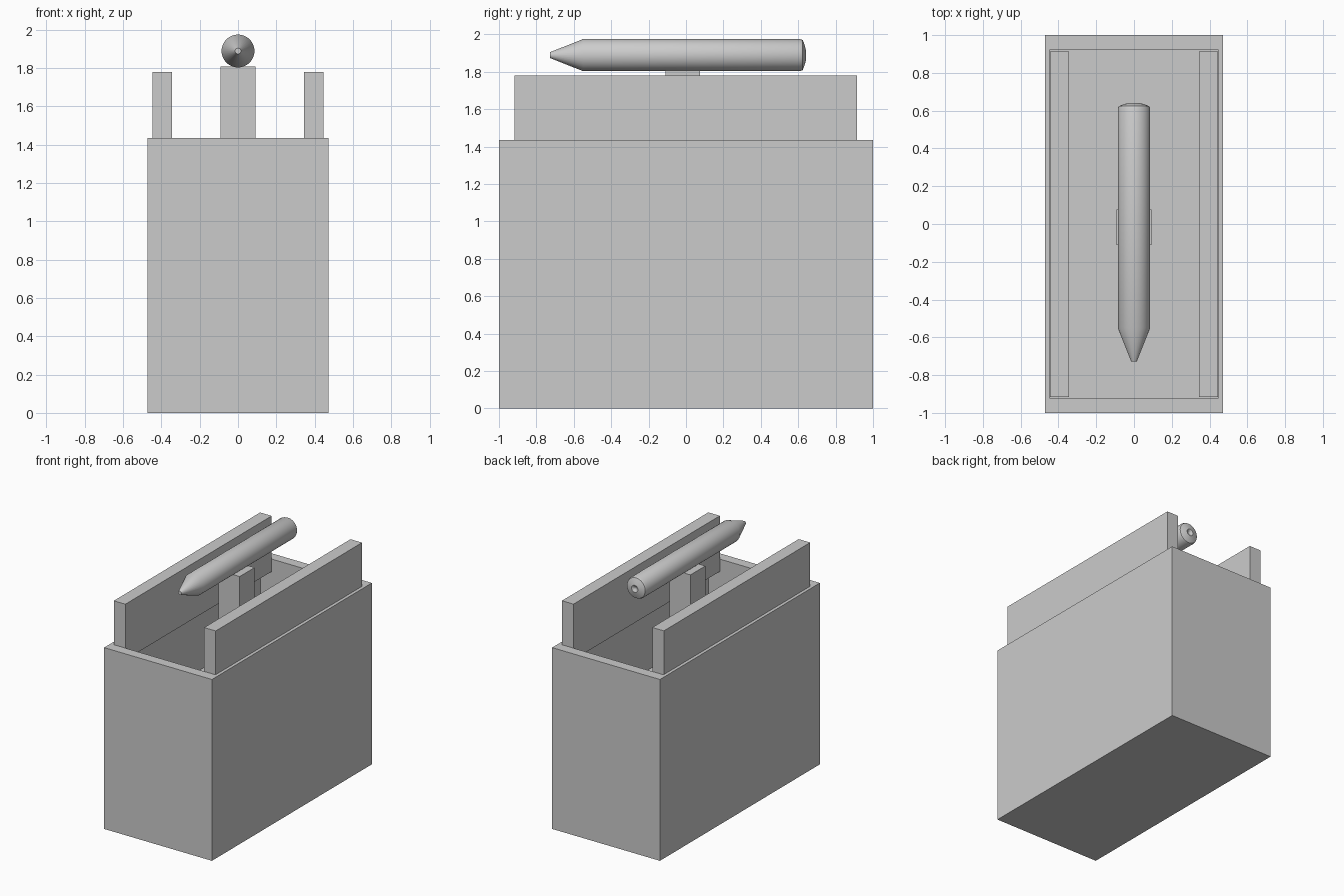
import bpy, bmesh, math

if "Cube" in bpy.data.objects:
    bpy.data.objects.remove(bpy.data.objects["Cube"], do_unlink=True)

# One plain grey for every part
grey = bpy.data.materials.new("light_grey")
grey.use_nodes = True
grey.diffuse_color = (0.6, 0.6, 0.6, 1)
grey.node_tree.nodes["Principled BSDF"].inputs["Base Color"].default_value = (0.6, 0.6, 0.6, 1)


def finish(name, bm):
    bmesh.ops.recalc_face_normals(bm, faces=bm.faces)
    mesh = bpy.data.meshes.new(name)
    bm.to_mesh(mesh)
    bm.free()
    mesh.materials.append(grey)
    obj = bpy.data.objects.new(name, mesh)
    bpy.context.collection.objects.link(obj)
    return obj


def box_mesh(lo, hi):
    bm = bmesh.new()
    bmesh.ops.create_cube(bm, size=1)
    for v in bm.verts:
        v.co = [(a + b) / 2 + c * (b - a) for a, b, c in zip(lo, hi, v.co)]
    return bm


# Open-topped body: inset the top face to the rim, then push it down
WALL_X, WALL_Y, FLOOR = 0.447, 0.92, 0.82
bm = box_mesh((-0.472, -1, 0), (0.472, 1, 1.435))
top = max(bm.faces, key=lambda f: f.calc_center_median().z)
bmesh.ops.inset_individual(bm, faces=[top], thickness=0.01)
for v in top.verts:
    v.co.x = math.copysign(WALL_X, v.co.x)
    v.co.y = math.copysign(WALL_Y, v.co.y)
floor = bmesh.ops.extrude_discrete_faces(bm, faces=[top])["faces"][0]
for v in floor.verts:
    v.co.z = FLOOR
finish("open_box_body", bm)

# Side rails hanging just inside the rim
for side, sign in (("left", 1), ("right", -1)):
    xs = sorted((sign * 0.345, sign * 0.446))
    finish(side + "_rail", box_mesh((xs[0], -0.916, 1.34), (xs[1], 0.914, 1.78)))

# Central post
finish("support_post", box_mesh((-0.092, -0.11, FLOOR), (0.092, 0.076, 1.808)))

# Pointed cylinder: spin a (radius, y) profile about its long axis
profile = [(0, -0.728), (0.015, -0.728), (0.086, -0.55), (0.086, 0.61),
           (0.08, 0.624), (0.055, 0.634), (0.028, 0.641), (0.012, 0.632), (0, 0.624)]
AXIS_Z = 1.889
bm = bmesh.new()
verts = [bm.verts.new((r, y, AXIS_Z)) for r, y in profile]
edges = [bm.edges.new(pair) for pair in zip(verts, verts[1:])]
bmesh.ops.spin(bm, geom=verts + edges, cent=(0, 0, AXIS_Z), axis=(0, 1, 0),
               angle=math.tau, steps=32)
bmesh.ops.remove_doubles(bm, verts=bm.verts, dist=0.0005)
dart = finish("pointed_cylinder", bm)
bpy.ops.object.select_all(action="DESELECT")
dart.select_set(True)
bpy.context.view_layer.objects.active = dart
bpy.ops.object.shade_smooth_by_angle(angle=math.radians(40))
